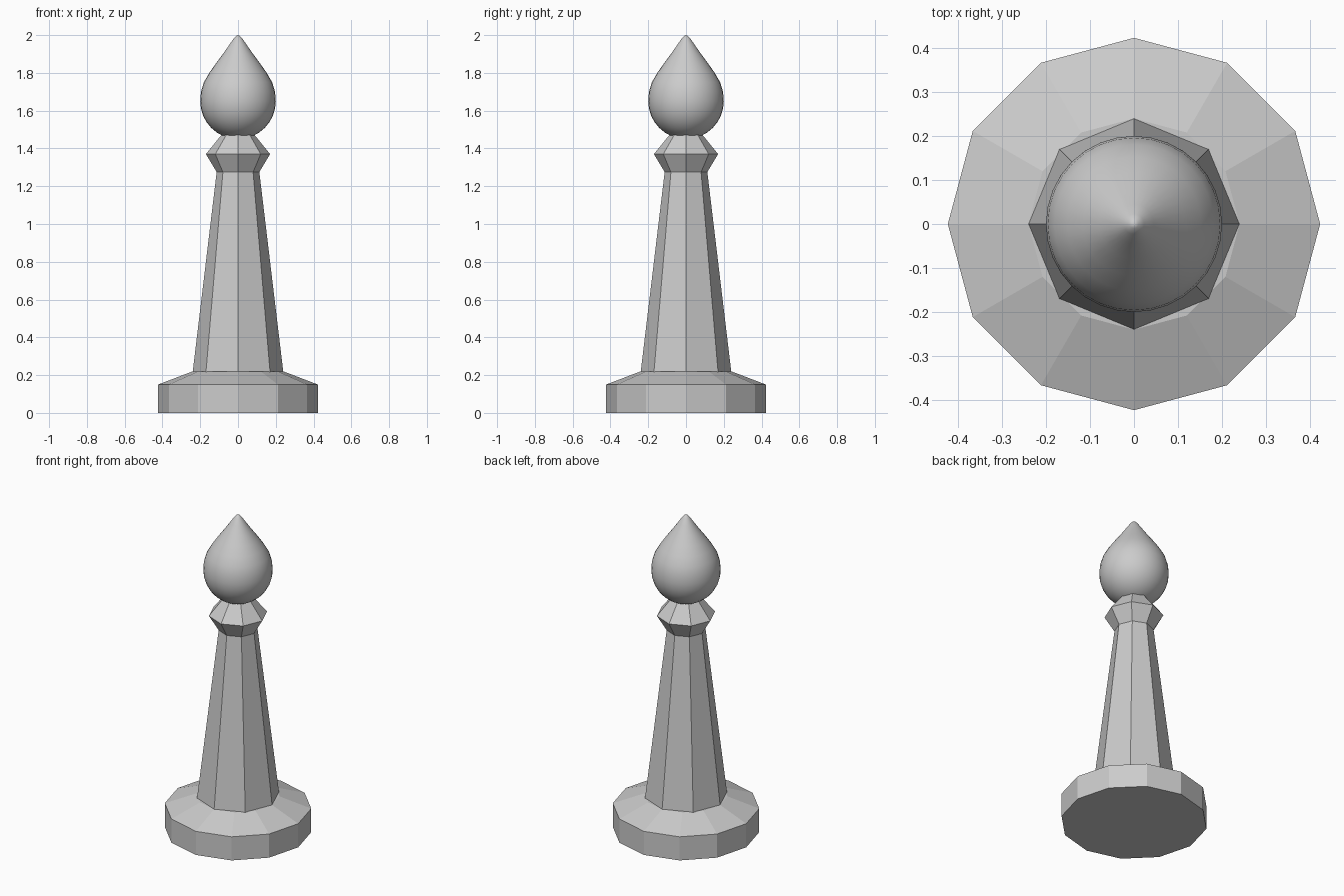
import bpy, bmesh
from math import cos, sin, pi

if "Cube" in bpy.data.objects:
    bpy.data.objects.remove(bpy.data.objects["Cube"])


def lathe(name, profile, sides, smooth=False):
    """Revolve (radius, z) points into a closed solid; radius 0 makes a pole."""
    bm = bmesh.new()
    rings = []
    for r, z in profile:
        n = sides if r > 0 else 1
        rings.append([bm.verts.new((r * cos(2 * pi * i / sides),
                                    r * sin(2 * pi * i / sides), z)) for i in range(n)])
    for a, b in zip(rings, rings[1:]):
        for i in range(sides):
            j = (i + 1) % sides
            quad = [a[i % len(a)], a[j % len(a)], b[j % len(b)], b[i % len(b)]]
            bm.faces.new(list(dict.fromkeys(quad)))
    for ring in (rings[0], rings[-1]):
        if len(ring) > 1:
            bm.faces.new(ring)
    bmesh.ops.recalc_face_normals(bm, faces=bm.faces)
    for f in bm.faces:
        f.smooth = smooth
    mesh = bpy.data.meshes.new(name)
    bm.to_mesh(mesh)
    bm.free()
    obj = bpy.data.objects.new(name, mesh)
    bpy.context.collection.objects.link(obj)
    return obj


# Twelve-sided foot with sloped top
lathe("base", [(0.423, 0), (0.423, 0.15), (0.24, 0.22)], 12)

# Tapered octagonal shaft flowing into the flared collar
lathe("shaft_and_collar", [(0.24, 0.215), (0.113, 1.275), (0.17, 1.37), (0.085, 1.475)], 8)

# Smooth teardrop finial: round lower half, pointed upper half
R, CENTRE = 0.2, 1.65
lower = [(R * sin(a), CENTRE - R * cos(a)) for a in (pi / 2 * i / 8 for i in range(1, 9))]
upper = [(0.196, 1.70), (0.181, 1.75), (0.152, 1.80), (0.117, 1.85),
         (0.080, 1.90), (0.045, 1.95), (0.023, 1.982), (0.010, 1.996)]
lathe("finial", [(0, CENTRE - R)] + lower + upper + [(0, 2.0)], 32, smooth=True)
